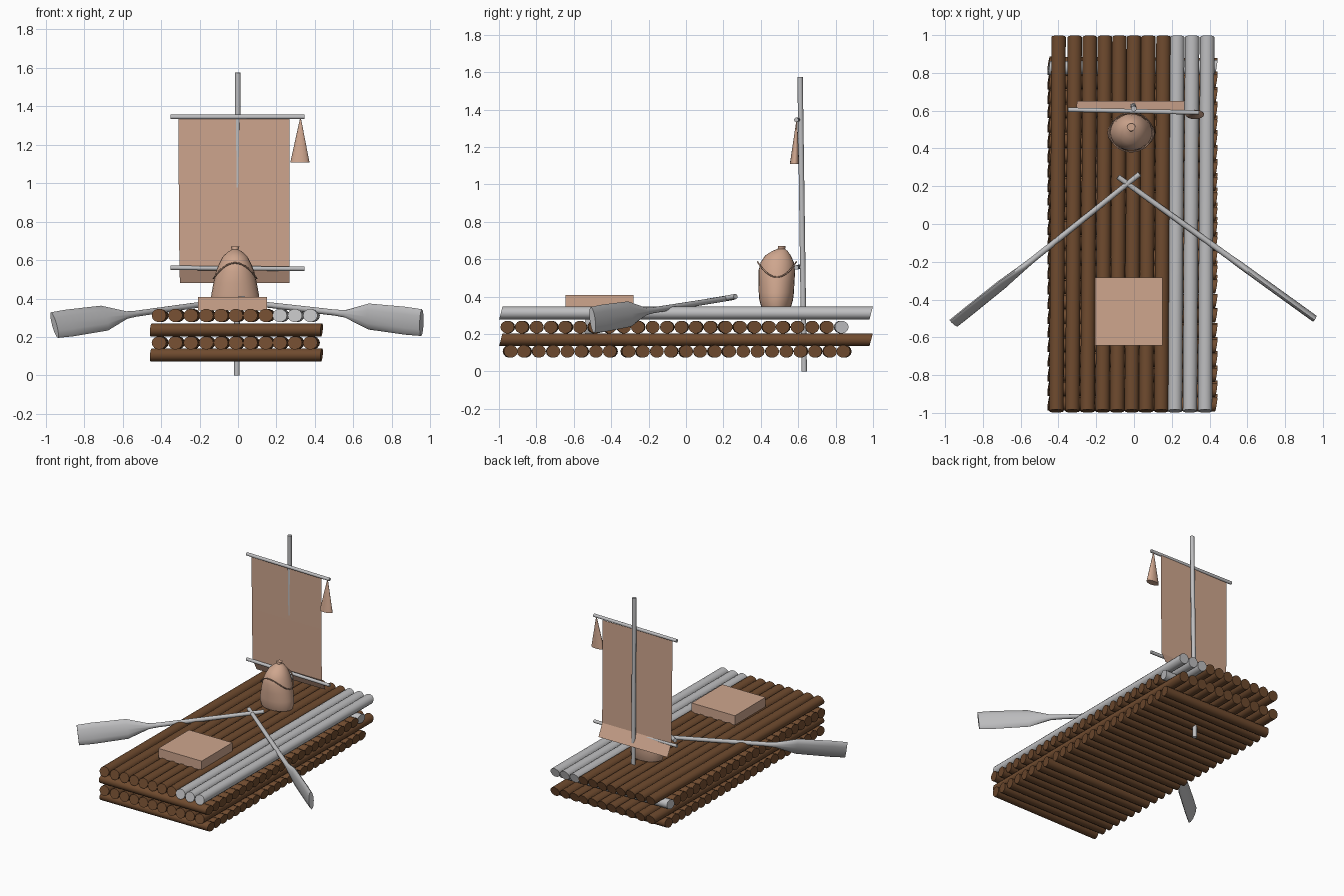
import bpy, bmesh, math, random
from mathutils import Vector as V

if "Cube" in bpy.data.objects:
    bpy.data.objects.remove(bpy.data.objects["Cube"])

random.seed(4)


def material(name, rgb):
    m = bpy.data.materials.new(name)
    m.diffuse_color = (*rgb, 1)
    m.use_nodes = True
    m.node_tree.nodes["Principled BSDF"].inputs["Base Color"].default_value = m.diffuse_color
    return m


BROWN = material("brown wood", (0.16, 0.07, 0.028))
GREY = material("grey wood", (0.52, 0.52, 0.53))
PINK = material("tan cloth", (0.62, 0.38, 0.27))


def finish(name, bm, mat, smooth=True):
    bmesh.ops.recalc_face_normals(bm, faces=bm.faces)
    me = bpy.data.meshes.new(name)
    bm.to_mesh(me)
    bm.free()
    ob = bpy.data.objects.new(name, me)
    bpy.context.collection.objects.link(ob)
    me.materials.append(mat)
    if smooth:
        bpy.ops.object.select_all(action='DESELECT')
        ob.select_set(True)
        bpy.context.view_layer.objects.active = ob
        bpy.ops.object.shade_smooth_by_angle(angle=math.radians(45))
    return ob


def loft(bm, rings, n=14):
    """Skin elliptical rings given as (centre, u half-axis, v half-axis)."""
    loops = []
    for c, u, v in rings:
        loops.append([bm.verts.new(V(c) + V(u) * math.cos(2 * math.pi * i / n)
                                   + V(v) * math.sin(2 * math.pi * i / n)) for i in range(n)])
    for a, b in zip(loops, loops[1:]):
        for i in range(n):
            j = (i + 1) % n
            bm.faces.new((a[i], a[j], b[j], b[i]))
    bm.faces.new(loops[0][::-1])
    bm.faces.new(loops[-1])


def pole(name, p0, p1, r, mat):
    bm = bmesh.new()
    d = (V(p1) - V(p0)).normalized()
    u = d.orthogonal().normalized()
    v = d.cross(u)
    loft(bm, [(p0, u * r, v * r), (p1, u * r, v * r)], 12)
    return finish(name, bm, mat)


def long_logs(name, xs, z, mat):
    # fore-and-aft logs with slanted ends
    bm = bmesh.new()
    for x in xs:
        u, v = (0.038, 0, 0), (0, 0.009, 0.0345)
        loft(bm, [((x - 0.006, -0.99, z), u, v), ((x + 0.006, 0.99, z), u, v)])
    finish(name, bm, mat)


def cross_logs(name, ys, z, mat):
    # athwart logs with slightly slanted ends
    bm = bmesh.new()
    for y in ys:
        s = random.uniform(-0.004, 0.004)
        u, v = (0.006, 0.037, 0), (0.003, 0, 0.034)
        loft(bm, [((-0.452, y - s, z), u, v), ((0.435, y + s, z), u, v)])
    finish(name, bm, mat)


# raft layers
xs = [-0.405, -0.32, -0.24, -0.16, -0.083, -0.006, 0.07, 0.15, 0.223, 0.302, 0.382]
long_logs("deck_logs", xs[:8], 0.312, BROWN)
long_logs("pale_deck_logs", xs[8:], 0.312, GREY)
long_logs("lower_long_logs", xs, 0.17, BROWN)
ys = [-0.953 + 0.0775 * i for i in range(24)]
cross_logs("upper_cross_logs", ys[:-1], 0.237, BROWN)
cross_logs("pale_cross_log", ys[-1:], 0.237, GREY)
ys = [-0.94 + 0.0765 * i for i in range(8)] + [-0.31 + 0.077 * i for i in range(16)]
cross_logs("bottom_cross_logs", ys, 0.107, BROWN)

# mast and yards
pole("mast", (-0.006, 0.632, 0), (-0.001, 0.61, 1.575), 0.015, GREY)
pole("upper_yard", (-0.35, 0.605, 1.345), (0.345, 0.59, 1.345), 0.012, GREY)
pole("lower_yard", (-0.35, 0.605, 0.56), (0.345, 0.59, 0.555), 0.012, GREY)

# sail with its lower edge swept back
bm = bmesh.new()
rows = [(-0.31, 0.267, 0.602, 1.335), (-0.308, 0.267, 0.604, 0.95),
        (-0.305, 0.267, 0.607, 0.57), (-0.302, 0.267, 0.65, 0.48)]
loops = [[bm.verts.new((a, y, z)), bm.verts.new((b, y, z))] for a, b, y, z in rows]
for p, q in zip(loops, loops[1:]):
    bm.faces.new((p[0], p[1], q[1], q[0]))
finish("sail", bm, PINK, False)

# hanging cone pennant
bm = bmesh.new()
loft(bm, [((0.325, 0.592, 1.335), (0.003, 0, 0), (0, 0.003, 0)),
          ((0.322, 0.58, 1.108), (0.05, 0, 0), (0, 0.025, 0))], 16)
finish("pennant", bm, PINK)

# tied sack
bm = bmesh.new()
prof = [(0.348, 0.118, 0.08, 0.482), (0.38, 0.126, 0.09, 0.482), (0.42, 0.124, 0.094, 0.483),
        (0.48, 0.113, 0.096, 0.484), (0.54, 0.1, 0.098, 0.486), (0.585, 0.082, 0.088, 0.488),
        (0.62, 0.063, 0.068, 0.492), (0.643, 0.038, 0.042, 0.502), (0.655, 0.017, 0.02, 0.51),
        (0.67, 0.022, 0.02, 0.513)]
loft(bm, [((-0.015, y, z), (a, 0, 0), (0, b, 0)) for z, a, b, y in prof], 24)
finish("sack", bm, PINK)

# cord draped round the sack
cu = bpy.data.curves.new("sack_cord", 'CURVE')
cu.dimensions = '3D'
cu.bevel_depth = 0.004
cu.bevel_resolution = 1
cu.resolution_u = 4
sp = cu.splines.new('NURBS')
sp.points.add(15)
sp.use_cyclic_u = True
for i, p in enumerate(sp.points):
    t = 2 * math.pi * i / 16
    z = 0.545 + 0.045 * math.cos(2 * t + math.pi)
    p.co = (-0.015 + 0.116 * math.cos(t), 0.486 + 0.106 * math.sin(t), z, 1)
cord = bpy.data.objects.new("sack_cord", cu)
cu.materials.append(PINK)
bpy.context.collection.objects.link(cord)

# flat box on deck
bm = bmesh.new()
bmesh.ops.create_cube(bm, size=1)
for v in bm.verts:
    v.co = (-0.028 + v.co.x * 0.358, -0.463 + v.co.y * 0.362, 0.374 + v.co.z * 0.07)
finish("box", bm, PINK, False)


# oars: round shaft flaring into a flat blade
def oar(name, p0, p1, neck, roll, thick):
    p0, p1 = V(p0), V(p1)
    d = (p1 - p0).normalized()
    side = d.cross(V((0, 0, 1))).normalized()
    up = side.cross(d)
    u = up * math.cos(roll) + side * math.sin(roll)
    w = d.cross(u)
    bm = bmesh.new()
    stations = [(0, 0.014, 0.014), (neck - 0.05, 0.016, 0.016), (neck, 0.02, 0.018),
                (neck + 0.115, 0.068, thick), (0.92, 0.073, thick), (1, 0.07, thick)]
    loft(bm, [(p0.lerp(p1, t), u * a, w * b) for t, a, b in stations], 12)
    finish(name, bm, GREY)


oar("left_oar", (0.03, 0.265, 0.4), (-0.955, -0.525, 0.262), 0.62, 0.3, 0.019)
oar("right_oar", (-0.085, 0.25, 0.395), (0.955, -0.5, 0.275), 0.62, 0.08, 0.018)
